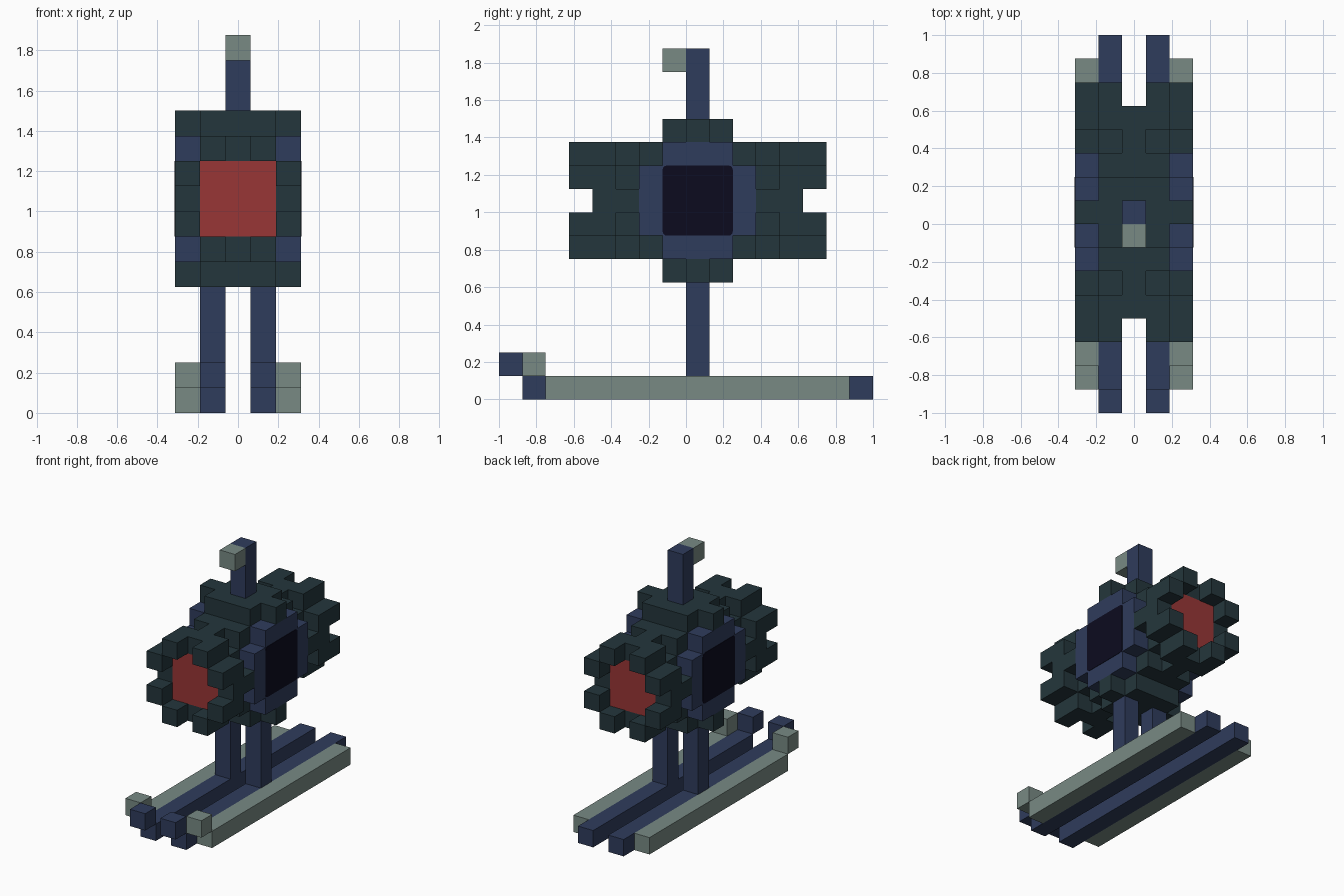
import bpy, bmesh, math
from mathutils import Vector

if "Cube" in bpy.data.objects:
    bpy.data.objects.remove(bpy.data.objects["Cube"])

U = 0.125  # cube size


def material(name, rgb):
    lin = [(c / 255 / 12.92) if c < 11 else ((c / 255 + 0.055) / 1.055) ** 2.4 for c in rgb]
    m = bpy.data.materials.new(name)
    m.diffuse_color = (*lin, 1)
    m.use_nodes = True
    m.node_tree.nodes["Principled BSDF"].inputs["Base Color"].default_value = m.diffuse_color
    return m


GREEN = material("dark green", (36, 54, 60))
BLUE = material("navy blue", (47, 60, 92))
GREY = material("sage grey", (120, 138, 132))
RED = material("red", (152, 54, 54))
BLACK = material("near black", (12, 11, 31))


def cells(xs, ys, zs):
    return {(x, y, z) for x in xs for y in ys for z in zs}


def blocks(name, cubes, mats, rule=None):
    """Skin a set of grid cubes, keeping only the exposed sides."""
    bm = bmesh.new()
    verts = {}

    def vert(p):
        if p not in verts:
            verts[p] = bm.verts.new(((p[0] - 0.5) * U, p[1] * U, p[2] * U))
        return verts[p]

    for c in sorted(cubes):
        for a in range(3):
            for s in (0, 1):
                n = list(c)
                n[a] += 2 * s - 1
                if tuple(n) in cubes:
                    continue
                loop = []
                for u, v in ((0, 0), (1, 0), (1, 1), (0, 1)):
                    p = list(c)
                    p[a] += s
                    p[(a + 1) % 3] += u
                    p[(a + 2) % 3] += v
                    loop.append(vert(tuple(p)))
                f = bm.faces.new(loop if s else loop[::-1])
                f.normal_update()
                if rule and rule(f):
                    f.material_index = 1
    bmesh.ops.dissolve_limit(bm, angle_limit=0.02, verts=bm.verts[:], edges=bm.edges[:],
                             delimit={'MATERIAL'})
    return finish(name, bm, mats)


def finish(name, bm, mats):
    me = bpy.data.meshes.new(name)
    bm.to_mesh(me)
    bm.free()
    for m in mats:
        me.materials.append(m)
    ob = bpy.data.objects.new(name, me)
    bpy.context.collection.objects.link(ob)
    return ob


# Central body: block with caps above and below
body = cells(range(-1, 2), range(-2, 3), range(6, 11))
for z in (5, 11):
    body |= cells(range(-1, 2), range(-1, 2), [z]) | cells((-2, 2), [0], [z])
blocks("body", body, [GREEN])

# Toothed drums at front and back, with a recessed red face
for label, side in (("front", -1), ("back", 1)):
    drum = set()
    for x in range(-2, 3):
        for z in range(-2, 3):
            ring = tuple(sorted((abs(x), abs(z))))
            depth = (0, 1) if ring == (1, 2) else (1, 2) if ring != (2, 2) else ()
            drum |= {(x, side * (5 - d), z + 8) for d in depth}

    def is_red(f, side=side):
        c = f.calc_center_median()
        return f.normal.y * side > 0.9 and abs(c.x) < 0.18 and abs(c.z - 8.5 * U) < 0.18

    blocks(label + "_drum", drum, [GREEN, RED], is_red)

for label, s in (("left", -1), ("right", 1)):
    # Side window frame
    frame = {(2 * s, y, z + 8) for y in range(-2, 3) for z in range(-2, 3)
             if abs(y) + abs(z) < 4}
    blocks(label + "_window_frame", frame, [BLUE])

    # Thin window plate with rounded corners
    bm = bmesh.new()
    h, r = 1.5 * U, 0.022
    pts = []
    for q in range(4):
        a0 = q * math.pi / 2
        cy, cz = ((1, 1), (-1, 1), (-1, -1), (1, -1))[q]
        for k in range(4):
            a = a0 + k * math.pi / 6
            pts.append(bm.verts.new((s * 2.49 * U, U / 2 + cy * (h - r) + r * math.cos(a),
                                     8.5 * U + cz * (h - r) + r * math.sin(a))))
    face = bm.faces.new(pts)
    ext = bmesh.ops.extrude_face_region(bm, geom=[face])
    bmesh.ops.translate(bm, vec=Vector((s * 0.004, 0, 0)),
                        verts=[g for g in ext["geom"] if isinstance(g, bmesh.types.BMVert)])
    bmesh.ops.recalc_face_normals(bm, faces=bm.faces[:])
    finish(label + "_window", bm, [BLACK])

    # Leg and two-tone ski with stepped tip
    blocks(label + "_leg", cells([s], [0], range(1, 5)), [BLUE])
    blocks(label + "_inner_ski", cells([s], range(-7, 8), [0]) | {(s, -8, 1)}, [BLUE])
    blocks(label + "_outer_ski", cells([2 * s], range(-6, 7), [0]) | {(2 * s, -7, 1)}, [GREY])

# Antenna
blocks("antenna", cells([0], [0], range(12, 15)), [BLUE])
blocks("antenna_tip", {(0, -1, 14)}, [GREY])
